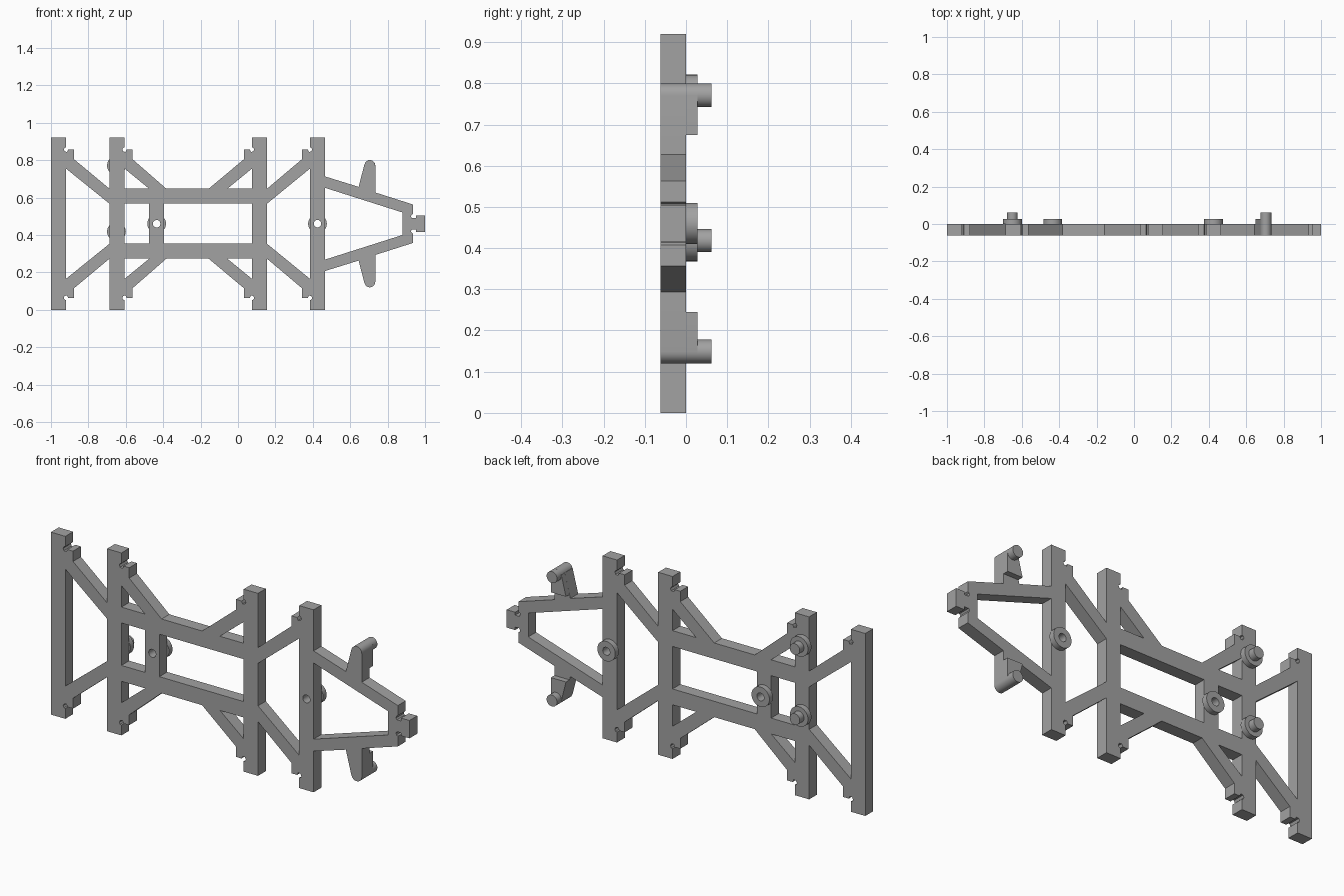
import bpy, bmesh, math
from mathutils import Matrix

if "Cube" in bpy.data.objects:
    bpy.data.objects.remove(bpy.data.objects["Cube"])

H = 0.92          # frame height, mirrored about its middle
MID = H / 2
BACK, STEP, PIN = 0.0, 0.028, 0.062
FRONT = -0.062

grey = bpy.data.materials.new("grey plastic")
grey.diffuse_color = (0.36, 0.36, 0.36, 1)
grey.use_nodes = True
grey.node_tree.nodes["Principled BSDF"].inputs["Base Color"].default_value = grey.diffuse_color


def flip(pts):
    """Mirror points top to bottom, keeping the loop running onward."""
    return [(x, H - z) for x, z in reversed(pts)]


def arc(cx, cz, r, a0, a1, n):
    return [(cx + r * math.cos(math.radians(a0 + (a1 - a0) * i / n)),
             cz + r * math.sin(math.radians(a0 + (a1 - a0) * i / n))) for i in range(n + 1)]


def circle(cx, cz, r, n=32):
    return arc(cx, cz, r, 0, 360, n)[:-1]


def plate(name, loops, y0, y1):
    """Fill outlines (with holes) in the xz plane and extrude along y."""
    cu = bpy.data.curves.new(name, 'CURVE')
    cu.dimensions, cu.fill_mode = '2D', 'BOTH'
    cu.extrude = (y1 - y0) / 2
    for pts in loops:
        sp = cu.splines.new('POLY')
        sp.points.add(len(pts) - 1)
        for p, (x, z) in zip(sp.points, pts):
            p.co = (x, z, 0, 1)
        sp.use_cyclic_u = True
    tmp = bpy.data.objects.new("helper", cu)
    bpy.context.collection.objects.link(tmp)
    dg = bpy.context.evaluated_depsgraph_get()
    me = bpy.data.meshes.new_from_object(tmp.evaluated_get(dg))
    bpy.data.objects.remove(tmp)
    me.name = name
    bm = bmesh.new()
    bm.from_mesh(me)
    bmesh.ops.transform(bm, verts=bm.verts, matrix=Matrix.Translation((0, (y0 + y1) / 2, 0))
                        @ Matrix.Rotation(math.pi / 2, 4, 'X'))
    bmesh.ops.remove_doubles(bm, verts=bm.verts, dist=1e-5)
    bmesh.ops.recalc_face_normals(bm, faces=bm.faces)
    bm.to_mesh(me)
    bm.free()
    me.materials.clear()
    me.materials.append(grey)
    ob = bpy.data.objects.new(name, me)
    bpy.context.collection.objects.link(ob)
    bpy.ops.object.select_all(action='DESELECT')
    ob.select_set(True)
    bpy.context.view_layer.objects.active = ob
    bpy.ops.object.shade_smooth_by_angle(angle=math.radians(30))
    return ob


def bracket(edge, s, foot):
    """Bar end, clip notch, shoulder block and brace; s is the side it faces."""
    prof = [(0, H), (0, .868), (-.007, .866), (-.012, .857), (-.007, .846), (.006, .844),
            (.012, .857), (.043, .857), (.043, .805)]
    pts = [(edge + s * dx, z) for dx, z in prof] + [(foot, .647)]
    return pts if s > 0 else pts[::-1]


# Upright bars, left to right (left and right edges)
A, B, C, D = (-1, -.92), (-.687, -.607), (.075, .155), (.385, .465)

# Rounded fin on the nose arm
fin = [(.645, .657), (.676, .778)] + arc(.705, .771, .029, 165, 0, 12) + [(.734, .627)]

# Upper half of the outer outline
upper = [(A[0], H)] + bracket(A[1], 1, B[0])
upper += [(B[0], H)] + bracket(B[1], 1, -.383)
upper += bracket(C[0], -1, -.157) + [(C[1], H)]
upper += bracket(D[0], -1, C[1]) + [(D[1], H), (D[1], .713)] + fin
upper += [(.935, .563), (.935, .512), (.927, .507), (.925, .498), (.93, .49),
          (.953, .49), (.953, .505), (1, .505)]
outline = upper + flip(upper)


def window(half):
    return half + flip(half)


# Openings between bars, rails and nose arms
brace1 = [(B[1], .755), (B[1], .647), (-.475, .647)]
brace2 = [(C[0], .755), (C[0], .647), (-.057, .647)]
holes = [window([(A[1], .755), (B[0], .567)]),
         window([(B[1], .567), (-.475, .567)]),
         window([(-.395, .567), (C[0], .567)]),
         window([(C[1], .567), (D[0], .755)]),
         window([(D[1], .652), (.88, .52)]),
         brace1, flip(brace1), brace2, flip(brace2)]
bores = [circle(x, MID, .02) for x in (-.435, .425)]
plate("frame", [outline] + holes + bores, FRONT, BACK)

# Ring spacers around the bores
for name, x in (("left_ring", -.435), ("right_ring", .425)):
    plate(name, [circle(x, MID, .05), circle(x, MID, .02)], BACK, STEP)

# Collared pegs on the second bar
for name, z in (("upper", .771), ("lower", .418)):
    plate(name + "_collar", [circle(-.65, z, .05)], BACK, STEP)
    plate(name + "_peg", [circle(-.65, z, .028)], STEP, PIN)

# Raised pads and pegs on the nose fins
pad = [(.65, .675)] + fin[1:-1] + [(.734, .675)]
peg = circle(.705, .771, .029)
for name, f in (("upper", list), ("lower", flip)):
    plate(name + "_fin_pad", [f(pad)], BACK, STEP)
    plate(name + "_fin_peg", [f(peg)], STEP, PIN)
